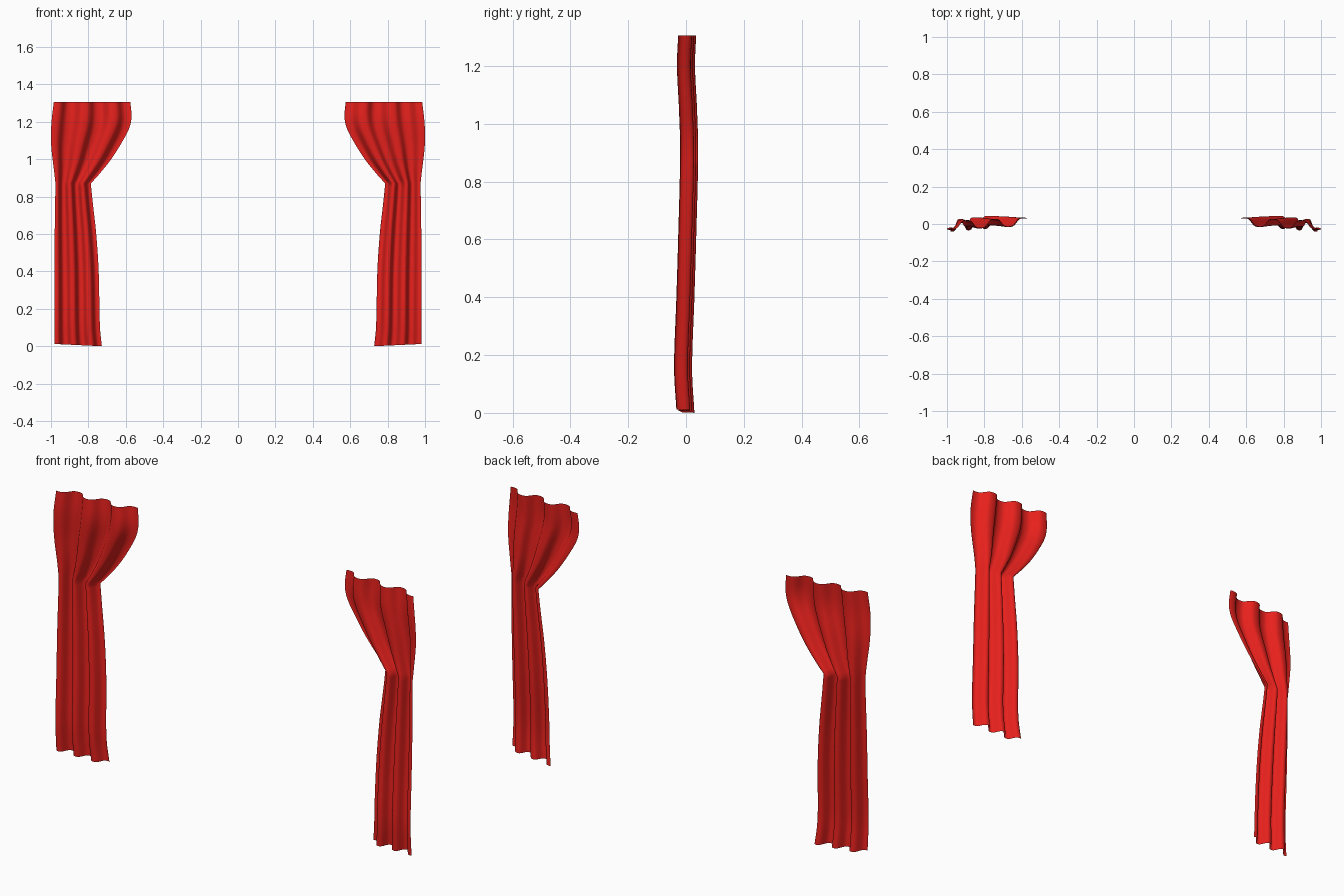
import bpy, bmesh, math

if "Cube" in bpy.data.objects:
    bpy.data.objects.remove(bpy.data.objects["Cube"])

TIE = 0.87        # height where the curtain is gathered
TOP = 1.305
COLS, ROWS = 72, 72

# edge profiles as (height, distance from centre), with a crease at the tie
OUTER_LOW = [(0, .98), (.3, .98), (.6, .98), (TIE, .976)]
OUTER_HIGH = [(TIE, .976), (.95, .985), (1.05, .997), (1.12, 1.0), (1.2, .997), (TOP, .985)]
INNER_LOW = [(0, .728), (.1, .738), (.4, .745), (.6, .758), (.78, .778), (TIE, .787)]
INNER_HIGH = [(TIE, .787), (.92, .742), (1.0, .678), (1.1, .615), (1.17, .58), (1.23, .569), (TOP, .576)]
# gentle front/back sway of the cloth
SWAY = [(0, -.006), (.15, -.014), (.4, -.006), (.6, 0), (.9, .007), (1.05, .003), (1.2, -.004), (TOP, 0)]


def spline(pts, t):
    """Smooth curve through (position, value) points."""
    def slope(i):
        a, b = pts[max(i - 1, 0)], pts[min(i + 1, len(pts) - 1)]
        return (b[1] - a[1]) / (b[0] - a[0])
    i = 0
    while i < len(pts) - 2 and t > pts[i + 1][0]:
        i += 1
    (x0, y0), (x1, y1) = pts[i], pts[i + 1]
    h = x1 - x0
    s = (t - x0) / h
    return ((2*s**3 - 3*s**2 + 1) * y0 + (s**3 - 2*s**2 + s) * h * slope(i)
            + (3*s**2 - 2*s**3) * y1 + (s**3 - s**2) * h * slope(i + 1))


def cloth_point(u, z, side):
    low = z <= TIE
    outer = spline(OUTER_LOW if low else OUTER_HIGH, z)
    inner = spline(INNER_LOW if low else INNER_HIGH, z)
    x = outer + (inner - outer) * u
    # rounded, slightly squared pleats
    wave = math.tanh(1.4 * math.cos(2 * math.pi * (u - .04) / .365)) / math.tanh(1.4)
    y = -.006 + .02 * u - .022 * wave + spline(SWAY, z)
    hem = .012 * (1 - u) * max(0, 1 - z / .3)
    return side * x, y, z + hem


def curtain(name, side, mat):
    n_low = int(ROWS * TIE / TOP)
    heights = [TIE * i / n_low for i in range(n_low)]
    heights += [TIE + (TOP - TIE) * i / (ROWS - n_low) for i in range(ROWS - n_low + 1)]
    bm = bmesh.new()
    grid = [[bm.verts.new(cloth_point(c / COLS, z, side)) for c in range(COLS + 1)] for z in heights]
    for r in range(len(grid) - 1):
        for c in range(COLS):
            quad = [grid[r][c], grid[r][c + 1], grid[r + 1][c + 1], grid[r + 1][c]]
            face = bm.faces.new(quad if side < 0 else quad[::-1])
            face.smooth = True
    mesh = bpy.data.meshes.new(name)
    bm.to_mesh(mesh)
    bm.free()
    mesh.materials.append(mat)
    obj = bpy.data.objects.new(name, mesh)
    bpy.context.collection.objects.link(obj)


red = bpy.data.materials.new("red_cloth")
red.diffuse_color = (.8, .015, .012, 1)
red.use_nodes = True
red.node_tree.nodes["Principled BSDF"].inputs["Base Color"].default_value = red.diffuse_color

# left and right tied-back curtains
curtain("left_curtain", -1, red)
curtain("right_curtain", 1, red)
